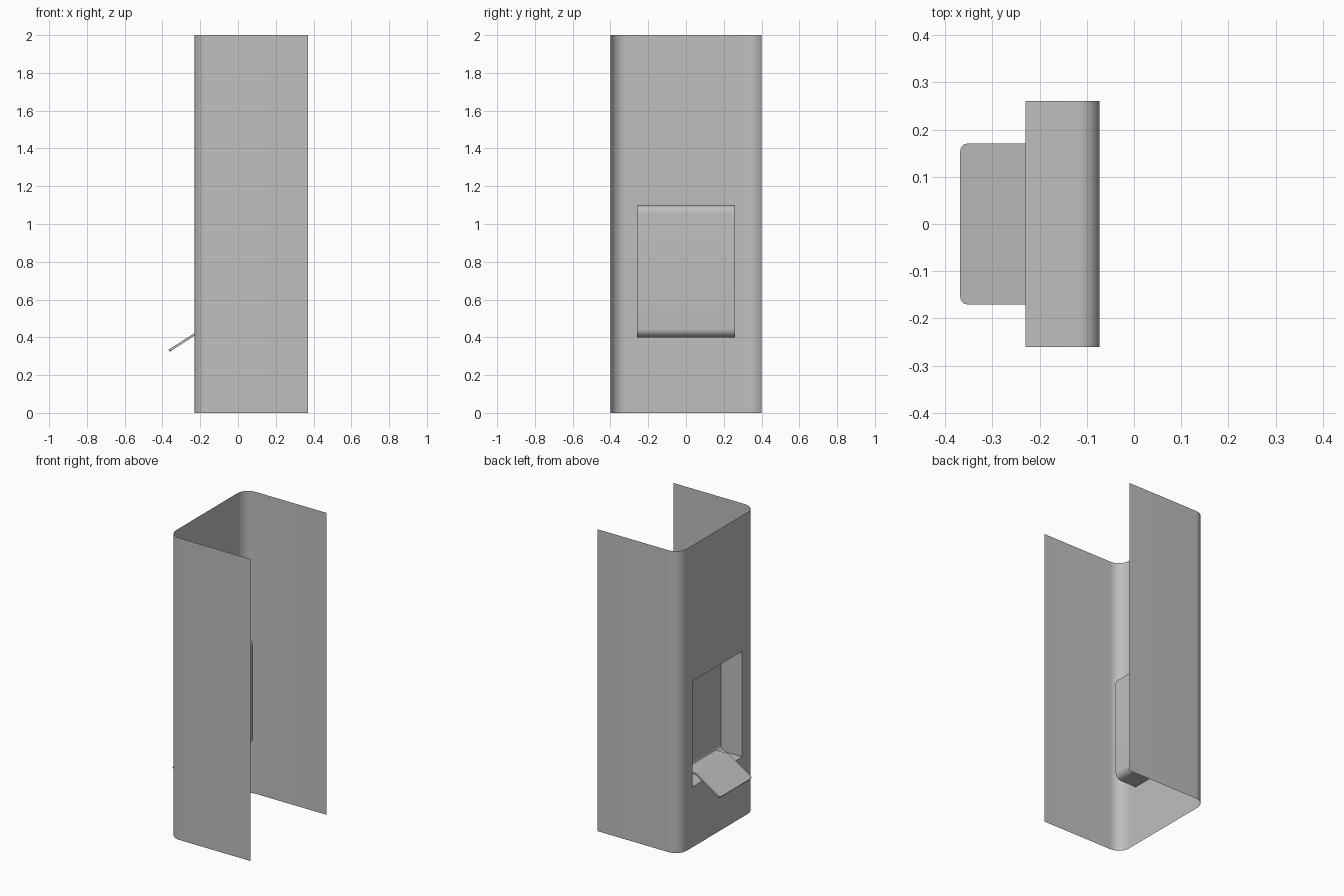
import bpy, bmesh, math
from mathutils import Vector

cube = bpy.data.objects.get("Cube")
if cube:
    bpy.data.objects.remove(cube, do_unlink=True)

steel = bpy.data.materials.new("light grey metal")
steel.use_nodes = True
GREY = (0.52, 0.52, 0.52, 1)
steel.diffuse_color = GREY
steel.node_tree.nodes["Principled BSDF"].inputs["Base Color"].default_value = GREY


def fillet(before, corner, after, radius, steps=10):
    """Points of a round between two perpendicular edges."""
    c = Vector(corner)
    u = (Vector(before) - c).normalized()
    v = (Vector(after) - c).normalized()
    centre = c + (u + v) * radius
    return [tuple(centre - v * radius * math.cos(a) - u * radius * math.sin(a))
            for a in (math.pi / 2 * i / steps for i in range(steps + 1))]


def finish(name, bm, angle=30):
    mesh = bpy.data.meshes.new(name)
    bm.to_mesh(mesh)
    bm.free()
    mesh.materials.append(steel)
    ob = bpy.data.objects.new(name, mesh)
    bpy.context.collection.objects.link(ob)
    bpy.ops.object.select_all(action='DESELECT')
    ob.select_set(True)
    bpy.context.view_layer.objects.active = ob
    bpy.ops.object.shade_smooth_by_angle(angle=math.radians(angle))
    return ob


def sweep(bm, rows, skip=lambda i, j: False):
    """Joins rows of points with quads, leaving out skipped cells."""
    grid = [[bm.verts.new(p) for p in row] for row in rows]
    for i in range(len(grid) - 1):
        for j in range(len(grid[0]) - 1):
            if not skip(i, j):
                bm.faces.new((grid[i][j], grid[i][j + 1],
                              grid[i + 1][j + 1], grid[i + 1][j]))
    return grid


BACK, OPEN, SIDE = -0.23, 0.37, 0.4
HOLE, LOW, HIGH, DEEP = 0.26, 0.4, 1.1, -0.073

# U-shaped sheet channel with a rectangular opening in its web
half = [(OPEN, SIDE)] + fillet((OPEN, SIDE), (BACK, SIDE), (BACK, 0), 0.08)
half.append((BACK, HOLE))
profile = half + [(x, -y) for x, y in reversed(half)]
middle = len(half) - 1
bm = bmesh.new()
sweep(bm, [[(x, y, z) for x, y in profile] for z in (0, LOW, HIGH, 2)],
      lambda i, j: i == 1 and j == middle)
finish("channel", bm)

# Recessed pocket behind the opening, rounded at top and bottom
pocket = [(BACK, LOW)]
pocket += fillet((BACK, LOW), (DEEP, LOW), (DEEP, HIGH), 0.045)
pocket += fillet((DEEP, LOW), (DEEP, HIGH), (BACK, HIGH), 0.045)
pocket.append((BACK, HIGH))
bm = bmesh.new()
rows = sweep(bm, [[(x, y, z) for x, z in pocket] for y in (-HOLE, HOLE)])
for row in rows:
    bm.faces.new(row)
bmesh.ops.recalc_face_normals(bm, faces=bm.faces)
finish("pocket", bm)

# Bent drip lip leaving the pocket, with rounded outer corners
bm = bmesh.new()
outline = [(-0.1, 0.445), (-0.195, 0.445), (-0.362, 0.338),
           (-0.368, 0.325), (-0.192, 0.433), (-0.1, 0.433)]
outline[2:4] = [(-0.368, 0.334), (-0.361, 0.324)]
rows = sweep(bm, [[(x, y, z) for x, z in outline + outline[:1]]
                  for y in (-0.17, 0.17)])
bmesh.ops.remove_doubles(bm, verts=bm.verts, dist=0.0001)
bmesh.ops.holes_fill(bm, edges=bm.edges)
bmesh.ops.recalc_face_normals(bm, faces=bm.faces)
tips = [e for e in bm.edges
        if all(v.co.x < -0.35 for v in e.verts)
        and abs(e.verts[0].co.y - e.verts[1].co.y) < 0.01]
bmesh.ops.bevel(bm, geom=tips, offset=0.016, segments=4, profile=0.5,
                affect='EDGES')
finish("drip_lip", bm, 25)
